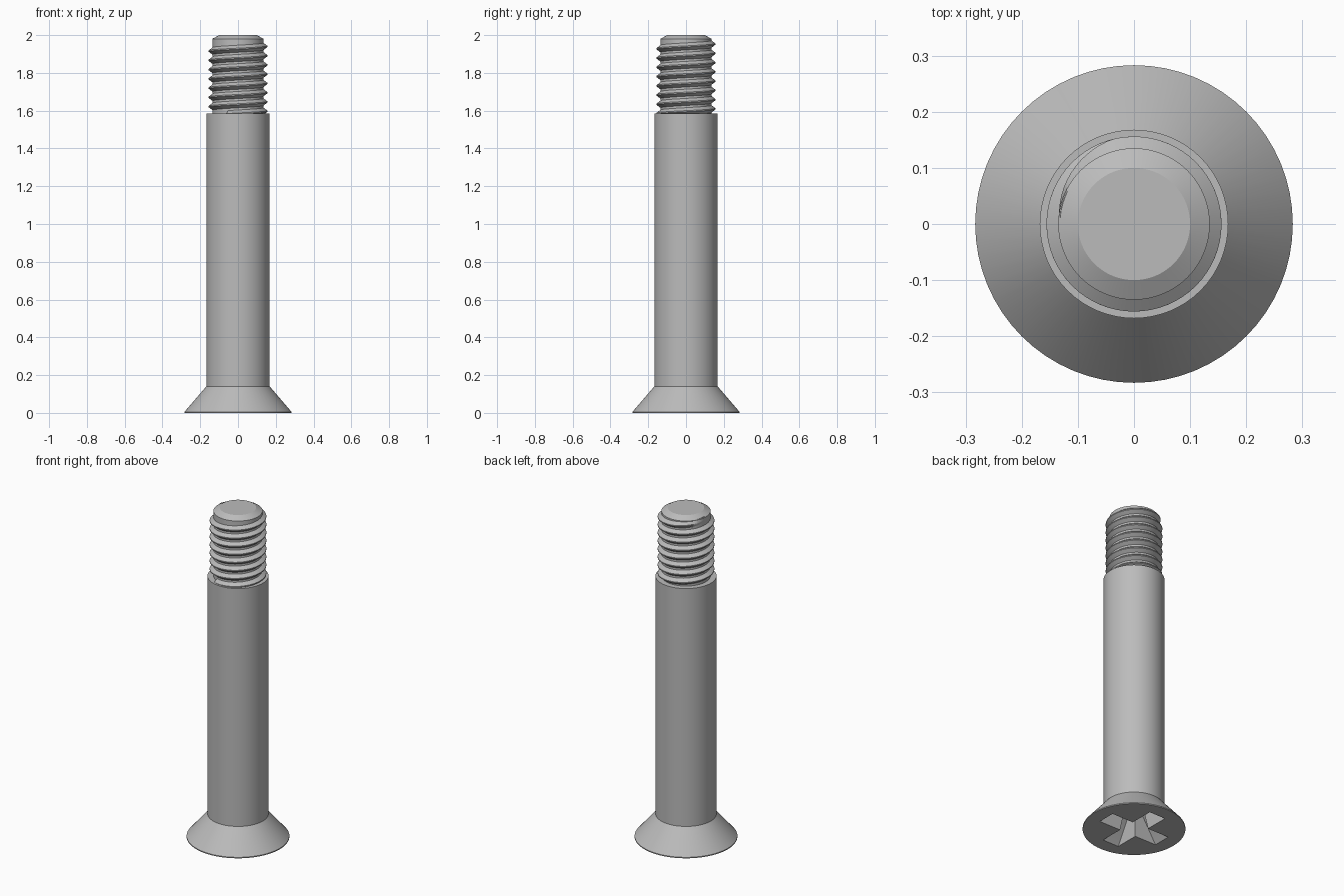
import bpy, bmesh, math

cube = bpy.data.objects.get("Cube")
if cube:
    bpy.data.objects.remove(cube, do_unlink=True)

steel = bpy.data.materials.new("steel grey")
steel.use_nodes = True
colour = (0.5, 0.5, 0.5, 1)
steel.diffuse_color = colour
steel.node_tree.nodes["Principled BSDF"].inputs["Base Color"].default_value = colour

SEGMENTS = 64


def finish(bm, name):
    bmesh.ops.recalc_face_normals(bm, faces=bm.faces)
    mesh = bpy.data.meshes.new(name)
    bm.to_mesh(mesh)
    bm.free()
    mesh.materials.append(steel)
    obj = bpy.data.objects.new(name, mesh)
    bpy.context.collection.objects.link(obj)
    return obj


def skin(bm, rings):
    """Join successive closed rings of points and cap both ends."""
    rings = [[bm.verts.new(p) for p in ring] for ring in rings]
    n = len(rings[0])
    for a, b in zip(rings, rings[1:]):
        for i in range(n):
            j = (i + 1) % n
            bm.faces.new((a[i], a[j], b[j], b[i]))
    bm.faces.new(rings[0][::-1])
    bm.faces.new(rings[-1])


def lathe(name, profile):
    bm = bmesh.new()
    turn = [math.tau * i / SEGMENTS for i in range(SEGMENTS)]
    skin(bm, [[(r * math.cos(a), r * math.sin(a), z) for a in turn]
              for r, z in profile])
    return finish(bm, name)


def smooth(obj):
    bpy.ops.object.select_all(action='DESELECT')
    obj.select_set(True)
    bpy.context.view_layer.objects.active = obj
    bpy.ops.object.shade_smooth_by_angle(angle=math.radians(28))


# Countersunk head, plain shank, threaded core and chamfered tip
body = lathe("screw_body", [
    (0.283, 0), (0.283, 0.006), (0.168, 0.14), (0.168, 1.585),
    (0.135, 1.585), (0.135, 1.98), (0.1, 2)])


# Tapered cross recess in the head
def cross(reach, half, z):
    points = []
    for q in range(4):
        c, s = round(math.cos(q * math.pi / 2)), round(math.sin(q * math.pi / 2))
        for x, y in ((half, -half), (reach, -half), (reach, half)):
            points.append((x * c - y * s, x * s + y * c, z))
    return points


bm = bmesh.new()
skin(bm, [cross(0.208, 0.056, -0.01), cross(0.08, 0.034, 0.15),
          cross(0.04, 0.015, 0.17)])
cutter = finish(bm, "recess_cutter")
cutter.hide_render = True
cutter.hide_viewport = True
cut = body.modifiers.new("cross recess", 'BOOLEAN')
cut.operation = 'DIFFERENCE'
cut.solver = 'EXACT'
cut.object = cutter
bpy.context.view_layer.objects.active = body
body.select_set(True)
bpy.ops.object.modifier_apply(modifier=cut.name)
bpy.data.objects.remove(cutter, do_unlink=True)
smooth(body)

# Right-handed helical thread, fading out at its upper end
PITCH, TURNS, END_Z = 0.049, 7.8, 1.964
END_ANGLE, FADE = math.radians(175), math.radians(70)
steps = int(TURNS * SEGMENTS)
rings = []
for i in range(steps + 1):
    back = math.tau * TURNS * (1 - i / steps)
    a = END_ANGLE - back
    z = END_Z - PITCH * back / math.tau
    crest = 0.134 + 0.022 * min(1, back / FADE)
    rings.append([(r * math.cos(a), r * math.sin(a), z + dz) for r, dz in (
        (0.132, -0.021), (crest, -0.003), (crest, 0.003), (0.132, 0.021))])
bm = bmesh.new()
skin(bm, rings)
smooth(finish(bm, "screw_thread"))
